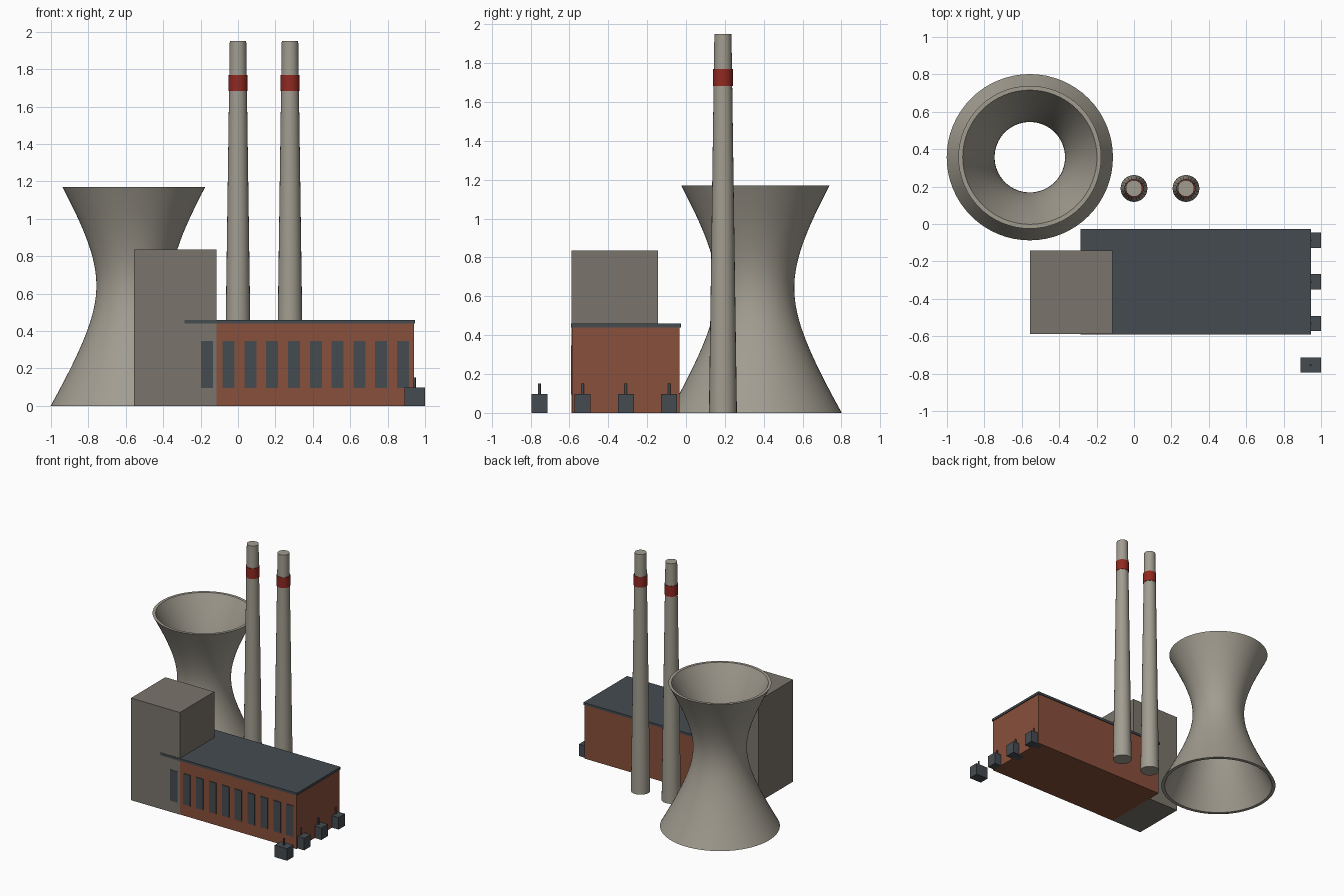
import bpy, math
from math import cos, sin, pi, sqrt, radians

if "Cube" in bpy.data.objects:
    bpy.data.objects.remove(bpy.data.objects["Cube"])


def material(name, rgb):
    m = bpy.data.materials.new(name)
    m.diffuse_color = (*rgb, 1)
    m.use_nodes = True
    m.node_tree.nodes["Principled BSDF"].inputs["Base Color"].default_value = m.diffuse_color
    return m


CONCRETE = material("pale_concrete", (0.36, 0.335, 0.28))
CLADDING = material("grey_cladding", (0.195, 0.178, 0.150))
BRICK = material("red_brick", (0.25, 0.080, 0.045))
SLATE = material("dark_slate", (0.060, 0.071, 0.082))
RED = material("warning_red", (0.28, 0.022, 0.015))


def add_mesh(name, verts, faces, mat, smooth=False):
    me = bpy.data.meshes.new(name)
    me.from_pydata(verts, [], faces)
    me.materials.append(mat)
    ob = bpy.data.objects.new(name, me)
    bpy.context.collection.objects.link(ob)
    if smooth:
        bpy.ops.object.select_all(action='DESELECT')
        ob.select_set(True)
        bpy.context.view_layer.objects.active = ob
        bpy.ops.object.shade_smooth_by_angle(angle=radians(40))
    return ob


def box(name, x, y, z, mat):
    """Box from (min, max) ranges."""
    verts = [(a, b, c) for c in z for b in y for a in x]
    faces = [(0, 2, 3, 1), (4, 5, 7, 6), (0, 1, 5, 4),
             (2, 6, 7, 3), (0, 4, 6, 2), (1, 3, 7, 5)]
    return add_mesh(name, verts, faces, mat)


def lathe(name, cx, cy, profile, mat, sides, closed=False):
    """Spin (radius, z) points round a vertical axis; cap the ends or join them."""
    n = len(profile)
    verts = [(cx + r * cos(2 * pi * k / sides), cy + r * sin(2 * pi * k / sides), z)
             for r, z in profile for k in range(sides)]
    faces = []
    for i in range(n if closed else n - 1):
        a, b = i * sides, ((i + 1) % n) * sides
        for k in range(sides):
            q = (k + 1) % sides
            faces.append((a + k, a + q, b + q, b + k))
    if not closed:
        faces.append(tuple(reversed(range(sides))))
        faces.append(tuple(range((n - 1) * sides, n * sides)))
    return add_mesh(name, verts, faces, mat, True)


# Cooling tower: open hyperboloid shell
TOWER_H, THROAT_R, THROAT_Z, SPREAD = 1.17, 0.20, 0.643, 0.324
outer = []
for i in range(33):
    z = TOWER_H * i / 32
    outer.append((THROAT_R * sqrt(1 + ((z - THROAT_Z) / SPREAD) ** 2), z))
inner = [(r * 0.94, z) for r, z in reversed(outer)]
lathe("cooling_tower", -0.557, 0.357, outer + inner, CONCRETE, 64, closed=True)

# Tapered chimneys with red warning bands
for i, x in enumerate((0.0, 0.278)):
    lathe(f"chimney_{i + 1}", x, 0.19, [(0.072, 0), (0.044, 1.95)], CONCRETE, 24)
    lathe(f"chimney_band_{i + 1}", x, 0.19, [(0.051, 1.683), (0.051, 1.769)], RED, 24)

# Turbine hall and its roof slab
box("turbine_hall", (-0.278, 0.940), (-0.586, -0.033), (0, 0.44), BRICK)
box("hall_roof", (-0.287, 0.947), (-0.592, -0.027), (0.44, 0.46), SLATE)

# Boiler house
box("boiler_house", (-0.557, -0.114), (-0.588, -0.143), (0, 0.835), CLADDING)

# Tall windows along the front of the hall
for i in range(10):
    x = -0.167 + i * 0.1166
    box(f"window_{i + 1}", (x - 0.032, x + 0.032), (-0.5915, -0.584), (0.094, 0.346), SLATE)

# Transformers with a bushing on top
for i in range(4):
    y = -0.754 + i * 0.2223
    box(f"transformer_{i + 1}", (0.889, 1.0), (y - 0.041, y + 0.041), (0, 0.098), SLATE)
    lathe(f"transformer_bushing_{i + 1}", 0.944, y, [(0.007, 0.09), (0.007, 0.152)], SLATE, 10)
